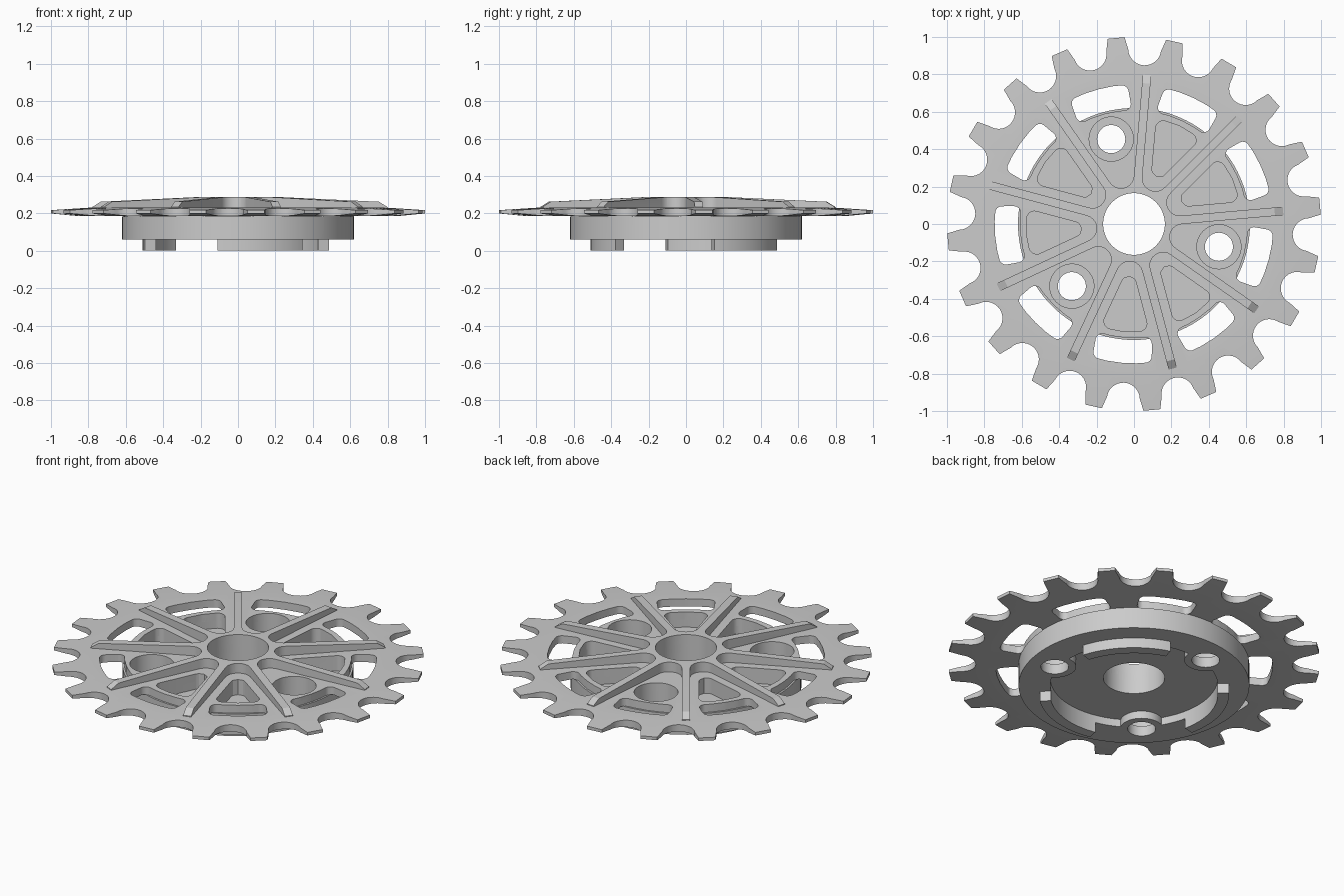
import bpy, bmesh
from math import sin, cos, pi, radians
from mathutils import Vector

if "Cube" in bpy.data.objects:
    bpy.data.objects.remove(bpy.data.objects["Cube"])

steel = bpy.data.materials.new("brushed grey steel")
steel.use_nodes = True
GREY = (0.6, 0.6, 0.6, 1)
steel.diffuse_color = GREY
steel.node_tree.nodes["Principled BSDF"].inputs["Base Color"].default_value = GREY


def polar(r, deg):
    return Vector((r * cos(radians(deg)), r * sin(radians(deg))))


def arc(r, a, b, n, centre=(0, 0)):
    return [Vector(centre) + polar(r, a + (b - a) * i / n) for i in range(n + 1)]


def disc(r, centre=(0, 0), n=64):
    return arc(r, 0, 360, n, centre)[:-1]


def fillet(corners, radius, n=6):
    """Round the sharp corners of an outline, leaving shallow bends alone."""
    out = []
    for i, p in enumerate(corners):
        u = (corners[i - 1] - p).normalized()
        v = (corners[(i + 1) % len(corners)] - p).normalized()
        half = u.angle(v) / 2
        if half > 1.4:
            out.append(p)
            continue
        # Quadratic blend between the two tangent points, pulled onto the circle
        c = p + (u + v).normalized() * radius / sin(half)
        t = radius / sin(half) * cos(half)
        a, b = p + u * t - c, p + v * t - c
        out += [c + a.lerp(b, k / n).normalized() * radius for k in range(n + 1)]
    return out


def make(name, bm):
    bmesh.ops.recalc_face_normals(bm, faces=bm.faces)
    mesh = bpy.data.meshes.new(name)
    bm.to_mesh(mesh)
    bm.free()
    mesh.materials.append(steel)
    ob = bpy.data.objects.new(name, mesh)
    bpy.context.collection.objects.link(ob)
    return ob


def prism(name, outlines, z0, z1):
    """Extrude one or more separate outlines between two heights."""
    bm = bmesh.new()
    for pts in outlines:
        low = [bm.verts.new((p.x, p.y, z0)) for p in pts]
        high = [bm.verts.new((p.x, p.y, z1)) for p in pts]
        bm.faces.new(low[::-1])
        bm.faces.new(high)
        for i in range(len(pts)):
            bm.faces.new((low[i - 1], low[i], high[i], high[i - 1]))
    return make(name, bm)


def lathe(name, profile, steps=120):
    """Spin a profile that starts and ends on the axis."""
    bm = bmesh.new()
    verts = [bm.verts.new((r, 0, z)) for r, z in profile]
    edges = [bm.edges.new(pair) for pair in zip(verts, verts[1:])]
    bmesh.ops.spin(bm, geom=verts + edges, axis=(0, 0, 1), cent=(0, 0, 0),
                   angle=2 * pi, steps=steps)
    bmesh.ops.remove_doubles(bm, verts=bm.verts, dist=0.0001)
    return make(name, bm)


def boolean(ob, cutters, mode="DIFFERENCE"):
    bpy.context.view_layer.objects.active = ob
    for c in cutters:
        c.hide_render = True
        mod = ob.modifiers.new("cut", "BOOLEAN")
        mod.operation, mod.object, mod.solver = mode, c, "EXACT"
        bpy.ops.object.modifier_apply(modifier=mod.name)


TEETH, RIBS = 20, 9
RIB0, STEP = 5, 360 / RIBS
HOLES = (-15, 105, 225)
hole_at = [polar(0.47, a) for a in HOLES]
sectors = [RIB0 + STEP * (k + 0.5) for k in range(RIBS)]

# Toothed plate: gullets and flanks, tapered towards the tips
outline = []
for k in range(TEETH):
    a = 14.5 + k * 360 / TEETH
    outline.append(polar(1, a - 6.4))
    outline += arc(0.088, a - 95, a - 265, 14, polar(0.938, a))
    outline.append(polar(1, a + 6.4))
plate = prism("toothed_plate", [outline], 0.1, 0.3)
taper = lathe("taper_helper", [(0, 0.185), (0.85, 0.185), (1.05, 0.204),
                               (1.05, 0.214), (0.8, 0.23), (0, 0.23)])
boolean(plate, [taper], "INTERSECT")

# Raised hub with sloping ribs
star = []
root, width = 0.07, 0.0225
for a in sectors:
    d = (width + root) / sin(radians(STEP / 2))
    star += arc(root, a - 110, a - 250, 10, polar(d, a))
    rib = a + STEP / 2
    side = polar(width, rib + 90)
    star += [polar(0.8, rib) - side, polar(0.8, rib) + side]
ribs = prism("hub_ribs", [star], 0.215, 0.35)
slope = lathe("slope_helper", [(0, 0.1), (0.85, 0.1), (0.85, 0.204), (0.755, 0.262),
                               (0.2, 0.288), (0, 0.288)])
boolean(ribs, [slope], "INTERSECT")

# Drum below the plate, and the three locating lugs
drum = prism("drum", [disc(0.62, n=120)], 0.06, 0.21)
lugs = prism("locating_lugs",
             [arc(0.51, a - 27.5, a + 27.5, 24) + arc(0.4, a + 27.5, a - 27.5, 24)
              for a in (45, 165, 285)], 0, 0.08)

# Underside recess that leaves a round boss at each bolt hole
recess = prism("recess_helper", [disc(0.45, n=96)], -0.1, 0.105)
bosses = prism("boss_helper", [disc(0.115, c) for c in hole_at], -0.2, 0.2)
boolean(recess, [bosses])

# Openings: bore, bolt holes, counterbores, windows and pockets
bore = prism("bore_helper", [disc(0.165)], -0.1, 0.5)
bolts = prism("bolt_helper", [disc(0.075, c) for c in hole_at], -0.1, 0.5)
counterbores = prism("counterbore_helper", [disc(0.118, c) for c in hole_at], 0.12, 0.5)
windows = prism("window_helper",
                [fillet(arc(0.745, a - 12.3, a + 12.3, 4) + arc(0.61, a + 14, a - 14, 4), 0.035)
                 for a in sectors], 0.183, 0.5)
apex = 0.07 / sin(radians(STEP / 2))
pockets = prism("pocket_helper",
                [fillet([polar(apex, a)] + arc(0.578, a - 13, a + 13, 2), 0.04)
                 for a in sectors if min(abs((a - h + 180) % 360 - 180) for h in HOLES) > 5],
                0.14, 0.5)

boolean(plate, [bore, counterbores, windows, pockets])
boolean(ribs, [bore])
boolean(drum, [recess, bore, bolts, counterbores, windows, pockets])
boolean(lugs, [recess])

for helper in [o for o in bpy.data.objects if o.name.endswith("_helper")]:
    bpy.data.objects.remove(helper)

bpy.ops.object.select_all(action="DESELECT")
for ob in (plate, ribs, drum, lugs):
    ob.select_set(True)
bpy.context.view_layer.objects.active = plate
bpy.ops.object.shade_smooth_by_angle(angle=radians(25))
